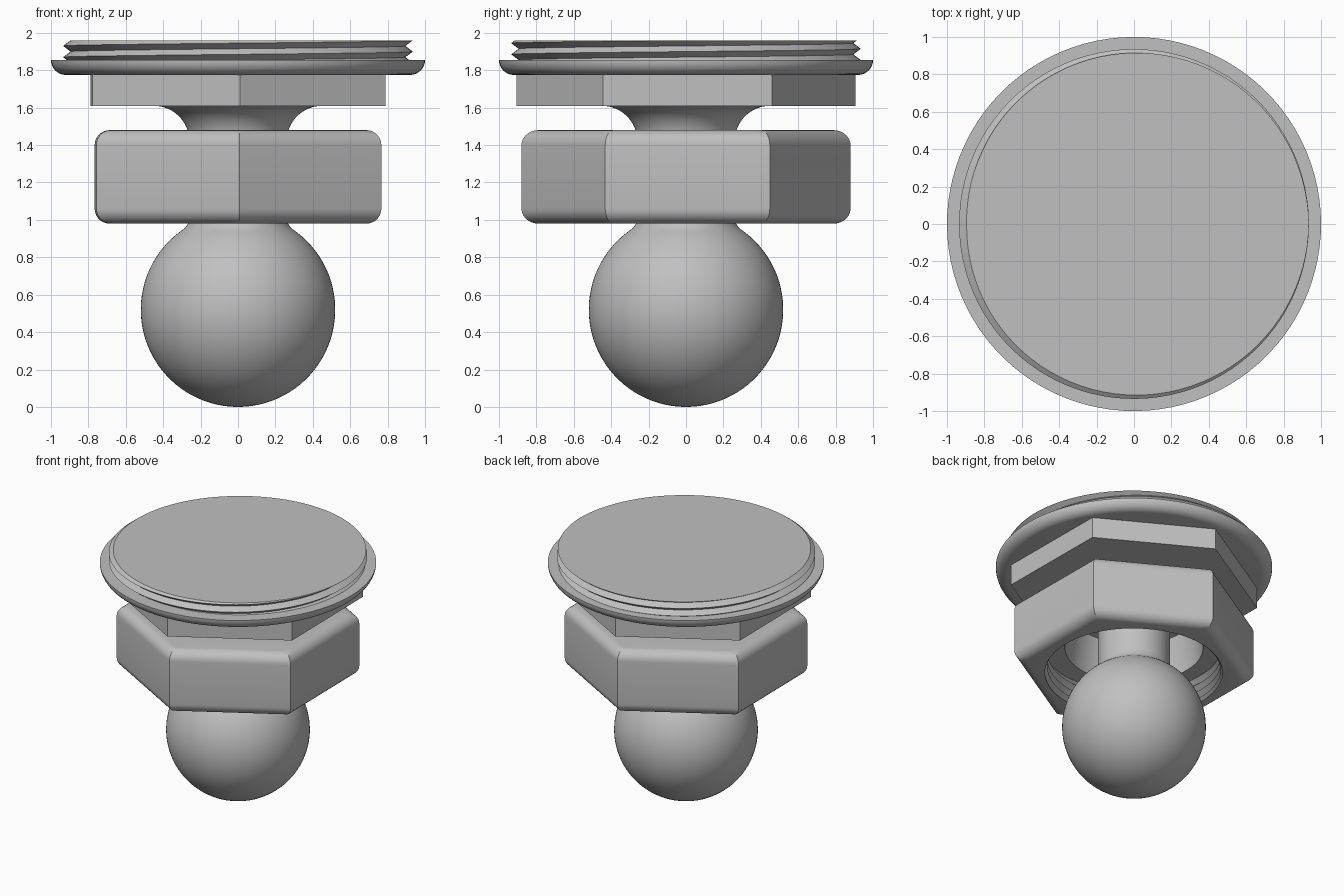
import bpy
import bmesh
from math import pi, sin, cos, sqrt, radians

STEPS = 96
TWIST = radians(0.6)

cube = bpy.data.objects.get("Cube")
if cube:
    bpy.data.objects.remove(cube, do_unlink=True)

grey = bpy.data.materials.new("plain grey")
grey.use_nodes = True
colour = (0.53, 0.53, 0.53, 1)
grey.diffuse_color = colour
grey.node_tree.nodes["Principled BSDF"].inputs["Base Color"].default_value = colour


# Profile rows: each is a function of the angle returning (radius, height)
def ring(r, z):
    return lambda a: (r, z)


def hexagon(apothem, z):
    return lambda a: (apothem / cos((a + pi / 6) % (pi / 3) - pi / 6), z)


def arc(shape, r, z, radius, start, end, n):
    angles = [radians(start + (end - start) * i / n) for i in range(n + 1)]
    return [shape(r + radius * cos(t), z + radius * sin(t)) for t in angles]


def thread(root, depth, low, high, origin, pitch):
    """Helical V thread, cut off flat at both ends."""
    def row(k):
        def point(a):
            turn = a / (2 * pi)
            z = min(high, max(low, origin + pitch * (k / 2 + turn)))
            phase = ((z - origin) / pitch - turn) % 1
            return root + depth * abs(2 * phase - 1), z
        return point
    count = int(2 * (high - low) / pitch) + 5
    return [row(k) for k in range(-4, count)]


def turn_part(name, rows, closed=False):
    """Sweep the rows round the z axis."""
    bm = bmesh.new()
    grid = []
    for row in rows:
        line = []
        for i in range(STEPS + 1):
            a = 2 * pi * i / STEPS
            r, z = row(a)
            line.append(bm.verts.new((r * cos(a + TWIST), r * sin(a + TWIST), z)))
        grid.append(line)
    if closed:
        grid.append(grid[0])
    for low, high in zip(grid, grid[1:]):
        for i in range(STEPS):
            bm.faces.new((low[i], low[i + 1], high[i + 1], high[i]))
    bmesh.ops.remove_doubles(bm, verts=bm.verts, dist=0.00005)
    bmesh.ops.recalc_face_normals(bm, faces=bm.faces)
    mesh = bpy.data.meshes.new(name)
    bm.to_mesh(mesh)
    bm.free()
    mesh.materials.append(grey)
    obj = bpy.data.objects.new(name, mesh)
    bpy.context.collection.objects.link(obj)
    bpy.ops.object.select_all(action="DESELECT")
    obj.select_set(True)
    bpy.context.view_layer.objects.active = obj
    bpy.ops.object.shade_smooth_by_angle(angle=radians(30))
    return obj


# Ball with a filleted neck that flares out under the plate
stud = arc(ring, 0, 0.52, 0.52, -90, 53, 36)
stud += [ring(0.285, 0.955), ring(0.268, 0.98), ring(0.26, 1.02)]
stud += arc(ring, 0.45, 1.42, 0.19, 180, 90, 12)
stud.append(ring(0, 1.61))
turn_part("ball_stud", stud)

# Six-sided plate under the flange
turn_part("hex_plate", [ring(0, 1.61), hexagon(0.784, 1.61),
                        hexagon(0.784, 1.78), ring(0, 1.78)])

# Flange with a rounded underside and a threaded cap
flange = [ring(0, 1.775)] + arc(ring, 0.92, 1.855, 0.08, -90, 0, 8)
flange += thread(0.895, 0.04, 1.855, 1.96, 1.84, 0.06) + [ring(0, 1.96)]
turn_part("threaded_flange", flange)

# Loose nut: rounded hexagon outside, threaded bore and lip inside
EDGE = 0.08
nut = arc(hexagon, 0.762 - EDGE, 0.98 + EDGE, EDGE, -90, 0, 7)
nut += arc(hexagon, 0.762 - EDGE, 1.48 - EDGE, EDGE, 0, 90, 7)
nut += [ring(0.46, 1.48), ring(0.5, 1.18)]
nut += reversed(thread(0.625, 0.035, 0.98, 1.18, 1.0, 0.06))
turn_part("clamp_nut", nut, closed=True)
